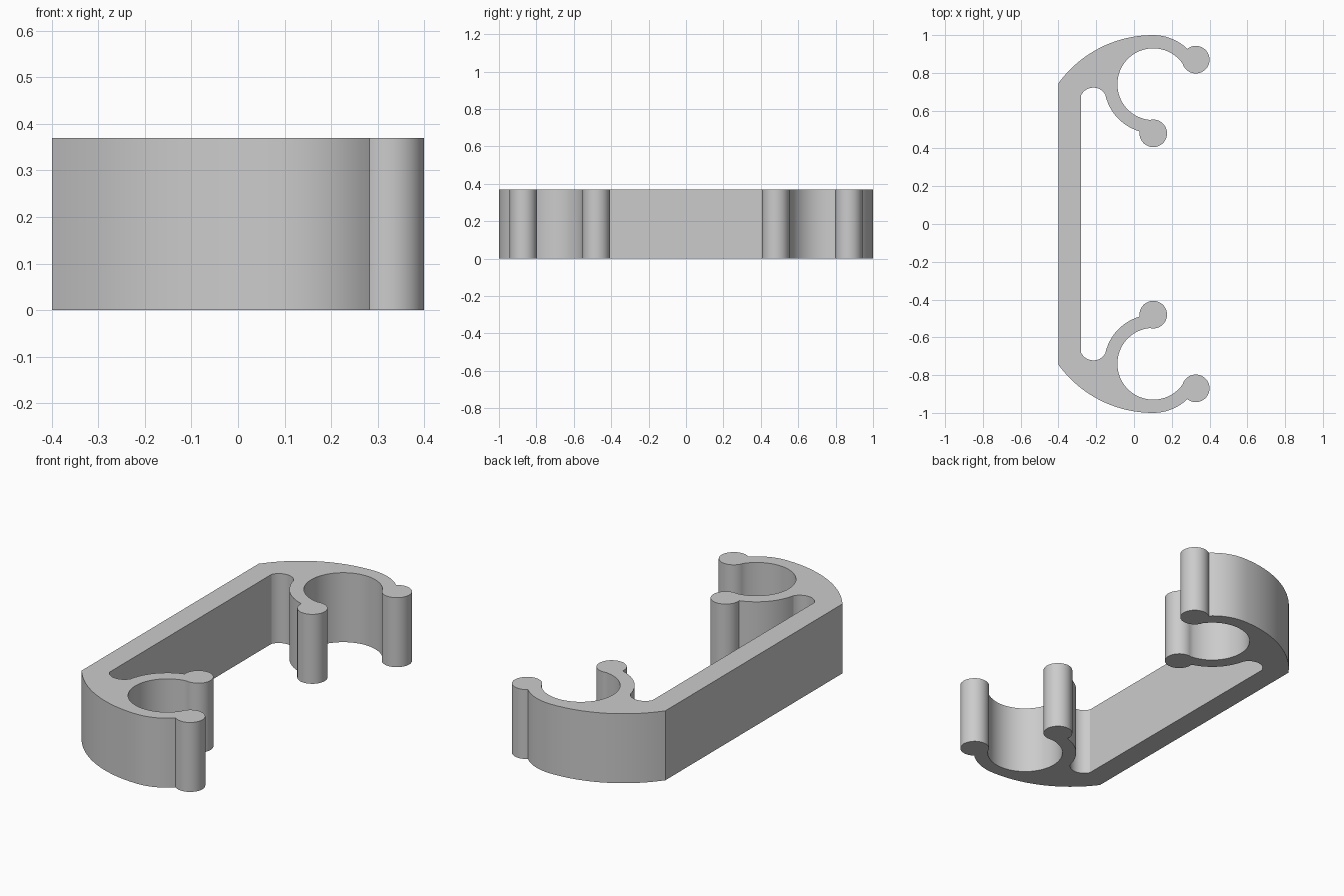
import bpy, bmesh
from math import cos, sin, radians
from mathutils import Vector

cube = bpy.data.objects.get("Cube")
if cube:
    bpy.data.objects.remove(cube, do_unlink=True)

HEIGHT = 0.37
RING = Vector((0.102, 0.74))      # centre of the clip ring
OUTER, INNER, BEAD = 0.26, 0.19, 0.073


def polar(center, r, deg):
    return Vector(center) + r * Vector((cos(radians(deg)), sin(radians(deg))))


def arc(center, r, start, end, step=5):
    n = max(4, round(abs(end - start) / step))
    return [polar(center, r, start + (end - start) * i / n) for i in range(n + 1)]


# Outline of one clip, from the outer back corner round to the inside notch
half = arc((0.1, 0.382), 0.618, 144, 91, 3)               # curved shoulder
half += arc(RING, OUTER, 90, 46)                          # ring outside
half += arc(polar(RING, OUTER, 30), BEAD, 128, -164, 8)   # outer bead
half += arc(RING, INNER, 35.3, 264.7)[1:-1]               # ring inside
half += arc(polar(RING, OUTER, 270), BEAD, 104, -188, 8)  # inner bead
half += arc(RING, OUTER, 254, 192)[1:]                    # ring back
half += arc((-0.215, 0.65), 0.072, 30, 154, 8)            # notch by the bar
half[0].x = -0.4

# Mirror the clip to the front and join both with the straight bar
outline = half + [Vector((p.x, -p.y)) for p in reversed(half)]

bm = bmesh.new()
base = bm.faces.new([bm.verts.new((p.x, p.y, 0)) for p in outline])
top = bmesh.ops.extrude_face_region(bm, geom=[base], use_keep_orig=True)
bmesh.ops.translate(bm, vec=(0, 0, HEIGHT),
                    verts=[v for v in top["geom"] if isinstance(v, bmesh.types.BMVert)])
bmesh.ops.recalc_face_normals(bm, faces=bm.faces)
mesh = bpy.data.meshes.new("double_clip_bracket")
bm.to_mesh(mesh)
bm.free()

# Plain grey material
grey = bpy.data.materials.new("light_grey")
grey.use_nodes = True
color = (0.6, 0.6, 0.6, 1)
grey.diffuse_color = color
for node in grey.node_tree.nodes:
    if node.type == "BSDF_PRINCIPLED":
        node.inputs["Base Color"].default_value = color
mesh.materials.append(grey)

bracket = bpy.data.objects.new("double_clip_bracket", mesh)
bpy.context.collection.objects.link(bracket)
bpy.ops.object.select_all(action="DESELECT")
bracket.select_set(True)
bpy.context.view_layer.objects.active = bracket
bpy.ops.object.shade_smooth_by_angle(angle=radians(25))
